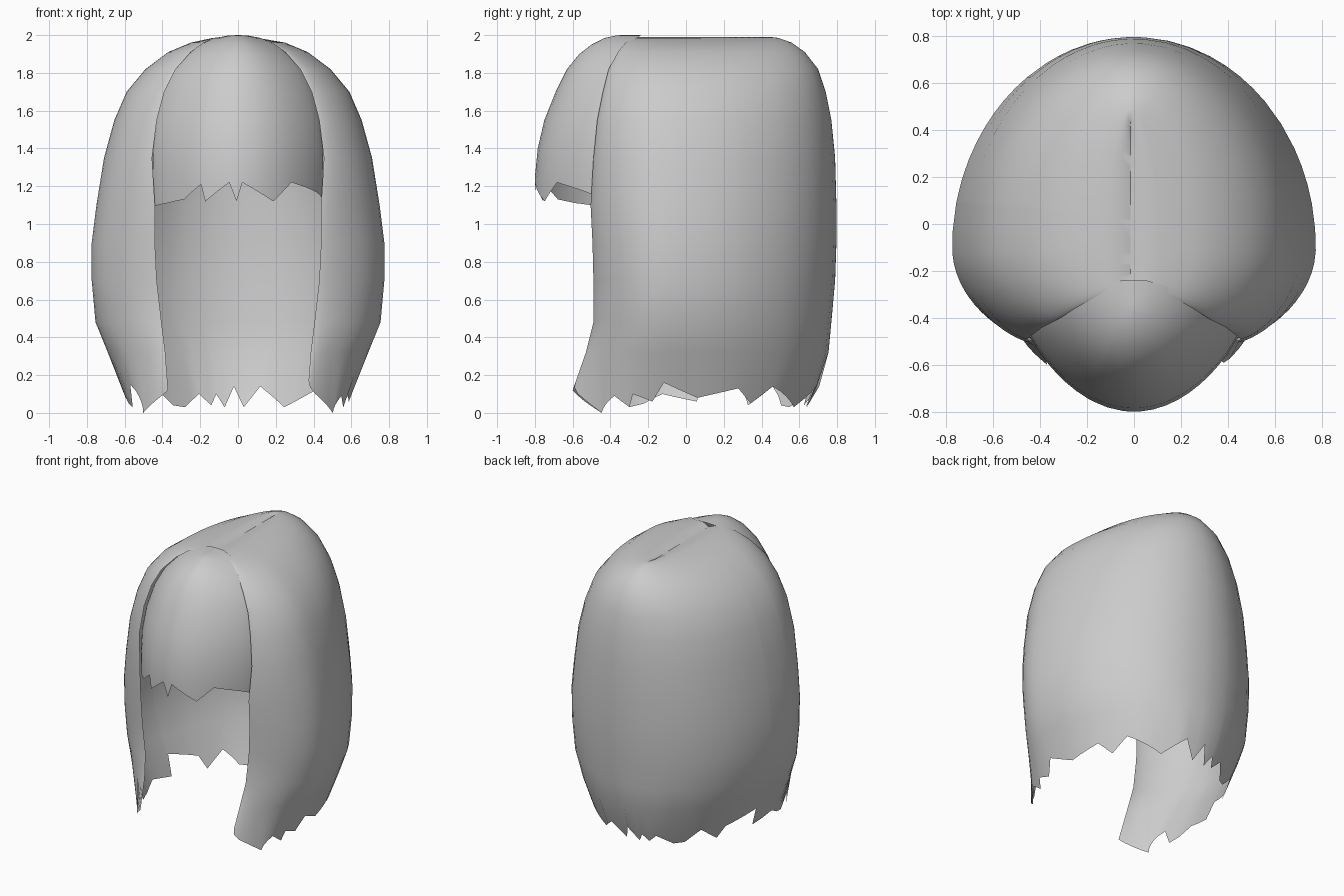
import bpy, bmesh
from math import sin, cos, radians

cube = bpy.data.objects.get("Cube")
if cube:
    bpy.data.objects.remove(cube, do_unlink=True)

grey = bpy.data.materials.new("hair_grey")
grey.use_nodes = True
grey.diffuse_color = (0.6, 0.6, 0.6, 1)
grey.node_tree.nodes["Principled BSDF"].inputs["Base Color"].default_value = (0.6, 0.6, 0.6, 1)


def lerp_rows(table, z):
    """Section sizes at height z, from rows that start with their height."""
    for lo, hi in zip(table, table[1:]):
        if lo[0] <= z <= hi[0]:
            f = (z - lo[0]) / (hi[0] - lo[0])
            return [a + (b - a) * f for a, b in zip(lo[1:], hi[1:])]
    return table[-1][1:]


def densify(keys, step):
    """Add columns between the points of a ragged hem."""
    out = []
    for (a, za), (b, zb) in zip(keys, keys[1:]):
        n = max(1, round((b - a) / step))
        out += [(a + (b - a) * i / n, za + (zb - za) * i / n) for i in range(n)]
    return out + [keys[-1]]


def loft(name, table, first, hem, point):
    """Shell with a ragged hem: one column per hem point, one ring per row."""
    bm = bmesh.new()
    rings = [[bm.verts.new(point(a, z, lerp_rows(table, z))) for a, z in hem]]
    for row in table[first:]:
        rings.append([bm.verts.new(point(a, row[0], row[1:])) for a, z in hem])
    for low, high in zip(rings, rings[1:]):
        for i in range(len(hem) - 1):
            bm.faces.new((low[i + 1], low[i], high[i], high[i + 1]))
    bmesh.ops.remove_doubles(bm, verts=bm.verts, dist=0.0005)
    mesh = bpy.data.meshes.new(name)
    bm.to_mesh(mesh)
    bm.free()
    mesh.materials.append(grey)
    obj = bpy.data.objects.new(name, mesh)
    bpy.context.collection.objects.link(obj)
    bpy.ops.object.select_all(action='DESELECT')
    obj.select_set(True)
    bpy.context.view_layer.objects.active = obj
    bpy.ops.object.shade_smooth_by_angle(angle=radians(60))


# Long hair: height, half width, back y, front edge x, front edge y
LONG = [
    (0, .57, .62, .46, -.50), (.12, .61, .70, .37, -.60),
    (.32, .69, .755, .385, -.53), (.48, .755, .77, .405, -.49),
    (.7, .775, .79, .43, -.49), (.9, .775, .797, .44, -.495),
    (1.1, .75, .797, .44, -.505), (1.35, .71, .79, .455, -.49),
    (1.55, .655, .77, .43, -.47), (1.7, .59, .74, .39, -.44),
    (1.82, .49, .70, .33, -.41), (1.91, .37, .63, .25, -.36),
    (1.96, .25, .56, .18, -.32), (1.985, .12, .49, .10, -.28),
    (1.99, .05, .45, .04, -.25), (1.975, 0, .43, 0, -.24)]

# Hem angle (0 back, 90 side, 180 front edge) and height
LONG_HEM = [
    (-180, .12), (-150, 0), (-122, .15), (-118, .03), (-106, .05), (-93, .1),
    (-78, .06), (-77, .2), (-60, .13), (-55, .04), (-46, .14), (-36, .04),
    (-29, .03), (-20, .1), (-14, .04), (-11, .1), (-7, .03), (-2, .14),
    (3, .03), (11, .14), (25, .03), (46, .14), (54, .05), (62, .13),
    (78, .08), (92, .16), (100, .06), (112, .1), (118, .03), (126, .09),
    (150, 0), (180, .17)]


def long_point(angle, z, size):
    w, back, ex, ey = size
    a = radians(abs(angle))
    side = 1 if angle > 0 else -1
    mid = -0.1
    if abs(angle) <= 90:
        x, y = w * sin(a), mid + (back - mid) * cos(a)
    else:
        x = ex + (w - ex) * max(0, sin(a)) ** 1.4
        y = mid + (mid - ey) * cos(a)
    return side * x - 0.015 * (z > 1.97), y, z


loft("long_hair", LONG, 2, densify(LONG_HEM, 6), long_point)

# Fringe: height, half width, side edge y, front y
FRINGE = [
    (1.05, .44, -.47, -.80), (1.25, .45, -.46, -.80), (1.4, .45, -.45, -.785),
    (1.55, .43, -.43, -.75), (1.7, .39, -.40, -.69), (1.82, .33, -.37, -.63),
    (1.9, .26, -.33, -.565), (1.95, .20, -.29, -.50), (1.985, .12, -.26, -.43),
    (1.998, .05, -.24, -.37), (2.0, 0, -.24, -.34)]

# Hem angle from the front centre, and height
FRINGE_HEM = [
    (-90, 1.09), (-58, 1.11), (-40, 1.13), (-26, 1.21), (-23, 1.12),
    (-6, 1.22), (-1, 1.12), (3, 1.22), (25, 1.12), (39, 1.22), (90, 1.13)]


def fringe_point(angle, z, size):
    w, edge, front = size
    a = radians(angle)
    return w * sin(a), edge + (front - edge) * max(0, cos(a)) ** 1.7, z


loft("fringe", FRINGE, 1, densify(FRINGE_HEM, 7), fringe_point)
